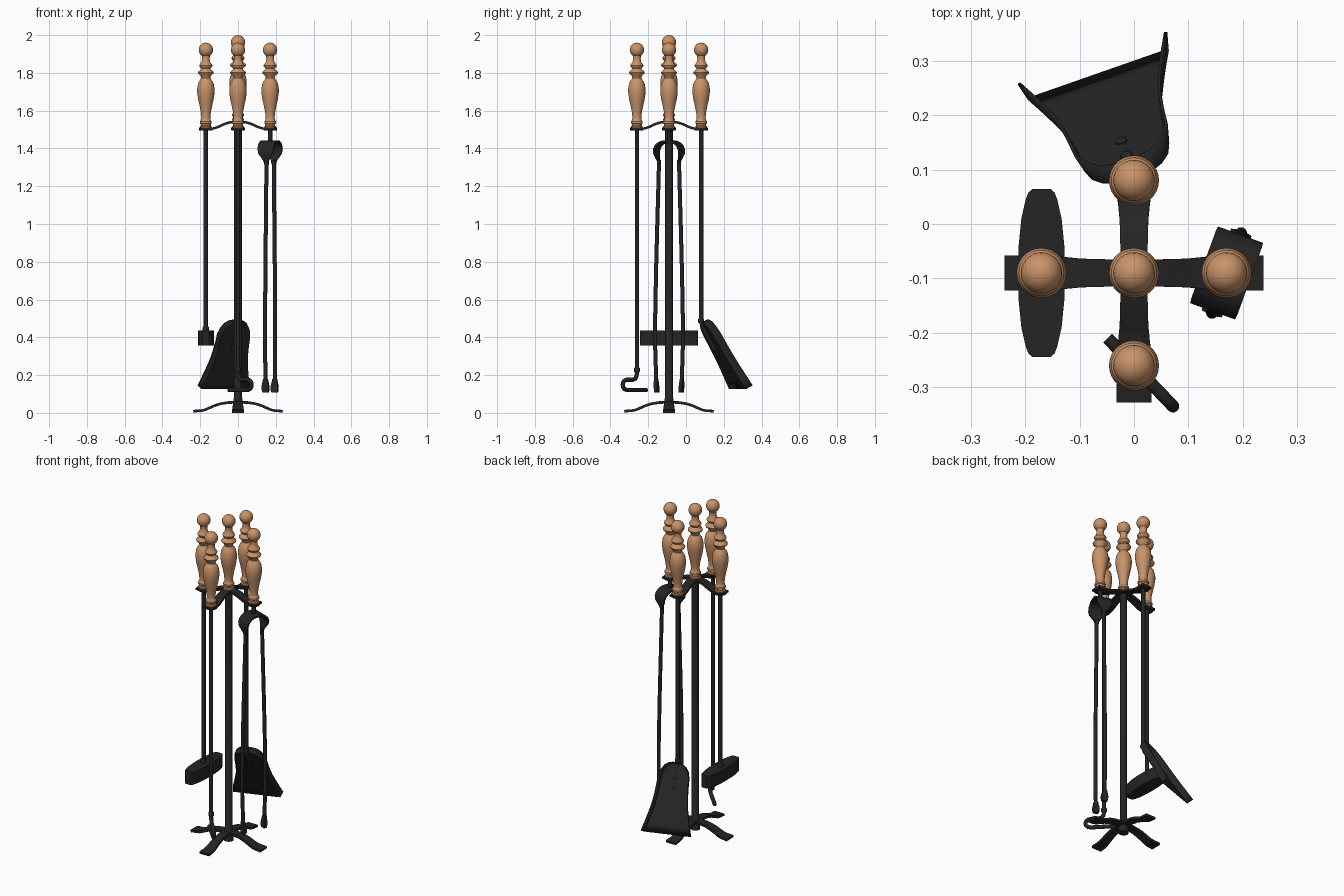
import bpy, bmesh, math
from mathutils import Vector

if "Cube" in bpy.data.objects:
    bpy.data.objects.remove(bpy.data.objects["Cube"])

CY = -0.09            # the stand's axis sits slightly in front of the origin


def material(name, rgb):
    m = bpy.data.materials.new(name)
    m.diffuse_color = (*rgb, 1)
    m.use_nodes = True
    m.node_tree.nodes["Principled BSDF"].inputs["Base Color"].default_value = m.diffuse_color
    return m


BLACK = material("black_iron", (0.018, 0.018, 0.018))
WOOD = material("turned_wood", (0.58, 0.29, 0.14))


def finish(name, bm, mat, smooth=40):
    bmesh.ops.recalc_face_normals(bm, faces=bm.faces)
    me = bpy.data.meshes.new(name)
    bm.to_mesh(me)
    bm.free()
    ob = bpy.data.objects.new(name, me)
    bpy.context.collection.objects.link(ob)
    me.materials.append(mat)
    bpy.ops.object.select_all(action='DESELECT')
    ob.select_set(True)
    bpy.context.view_layer.objects.active = ob
    bpy.ops.object.shade_smooth_by_angle(angle=math.radians(smooth))
    return ob


def loft(name, rings, mat, smooth=40):
    """Skin a list of closed rings and cap both ends."""
    bm = bmesh.new()
    vs = [[bm.verts.new(p) for p in ring] for ring in rings]
    n = len(vs[0])
    for a, b in zip(vs, vs[1:]):
        for i in range(n):
            j = (i + 1) % n
            bm.faces.new((a[i], a[j], b[j], b[i]))
    bm.faces.new(vs[0])
    bm.faces.new(vs[-1])
    return finish(name, bm, mat, smooth)


def lathe(name, profile, x, y, z, mat, n=28):
    return loft(name, [[(x + r * math.cos(2 * math.pi * i / n),
                         y + r * math.sin(2 * math.pi * i / n), z + h)
                        for i in range(n)] for r, h in profile], mat)


def tube(name, path, r, n=12):
    """Round bar swept along a path of points."""
    path = [Vector(p) for p in path]
    rings, side = [], None
    for i, p in enumerate(path):
        t = (path[min(i + 1, len(path) - 1)] - path[max(i - 1, 0)]).normalized()
        if side is None:
            side = t.orthogonal()
        side = (side - t * side.dot(t)).normalized()
        up = t.cross(side)
        rings.append([p + r * (math.cos(2 * math.pi * k / n) * side
                               + math.sin(2 * math.pi * k / n) * up) for k in range(n)])
    return loft(name, rings, BLACK)


def strip(name, pts, thick, x, y, angle):
    """Flat bar bent in a vertical plane; pts are (along, height, width)."""
    u = Vector((math.cos(angle), math.sin(angle), 0))
    w = Vector((-u.y, u.x, 0))
    z = Vector((0, 0, 1))
    rings = []
    for i, (a, h, wid) in enumerate(pts):
        p, q = pts[max(i - 1, 0)], pts[min(i + 1, len(pts) - 1)]
        t = (u * (q[0] - p[0]) + z * (q[1] - p[1])).normalized()
        n = t.cross(w) * thick / 2
        c = Vector((x, y, 0)) + u * a + z * h
        s = w * wid / 2
        rings.append([c + s + n, c - s + n, c - s - n, c + s - n])
    return loft(name, rings, BLACK)


def both(half):
    """Mirror a half profile that starts on the axis."""
    return [(-a, *r) for a, *r in half[:0:-1]] + half


# Stand: arched base legs, pole with collars, arched top arms
leg = [(0, .056, .05), (.05, .055, .05), (.09, .049, .052), (.12, .040, .054),
       (.15, .027, .056), (.175, .016, .06), (.2, .011, .063), (.225, .010, .065), (.236, .007, .065)]
arm = [(0, 1.542, .05), (.04, 1.539, .05), (.07, 1.53, .051), (.1, 1.516, .053),
       (.125, 1.507, .058), (.15, 1.503, .064), (.202, 1.503, .064)]
for k, d in enumerate(("side", "front")):
    strip("base_legs_" + d, both(leg), .014, 0, CY, k * math.pi / 2)
    strip("top_arms_" + d, both(arm), .013, 0, CY, k * math.pi / 2)
lathe("pole", [(.028, .005), (.028, .04), (.024, .045), (.024, .075), (.02, .08), (.02, 1.54)],
      0, CY, 0, BLACK, 16)
lathe("pole_cap", [(.03, 1.535), (.03, 1.552)], 0, CY, 0, BLACK)

# Turned wooden handles
ball = [(.038 * math.sin(a), .417 - .038 * math.cos(a))
        for a in [math.radians(35 + i * 14.2) for i in range(11)]]
handle = [(.029, 0), (.031, .004), (.031, .012), (.026, .016), (.026, .024), (.031, .028),
          (.031, .038), (.026, .043), (.024, .058), (.026, .085), (.033, .12), (.041, .155),
          (.046, .19), (.046, .21), (.042, .235), (.036, .25), (.029, .258), (.024, .268),
          (.027, .28), (.040, .291), (.042, .297), (.039, .303), (.026, .313), (.024, .318),
          (.033, .327), (.035, .333), (.032, .34), (.023, .352), (.020, .368), (.021, .38)] + ball + [(.001, .455)]
R = .17
spots = {"centre": (0, CY), "brush": (-R, CY), "tongs": (R, CY), "poker": (0, CY - R), "shovel": (0, CY + R)}
for nm, (x, y) in spots.items():
    lathe(nm + "_handle", handle, x, y, 1.545 if nm == "centre" else 1.505, WOOD)
    if nm != "centre":
        lathe(nm + "_holder", [(.034, 1.494), (.036, 1.498), (.036, 1.51)], x, y, 0, BLACK)

# Brush: rod, ferrule and long oval head
bx = -R
tube("brush_rod", [(bx, CY, 1.5), (bx, CY, .42)], .012)
lathe("brush_ferrule", [(.017, .43), (.017, .45), (.013, .458)], bx, CY, 0, BLACK, 16)
right = [(.043, 0), (.042, .05), (.037, .1), (.029, .135), (.024, .148), (.017, .154)]
outline = [(s * a, b * v) for s, v, seq in ((1, -1, right[::-1]), (1, 1, right[1:]),
                                            (-1, 1, right[::-1]), (-1, -1, right[1:])) for a, b in seq]
loft("brush_head", [[(bx + a, CY + b, h) for a, b in outline] for h in (.358, .435)], BLACK)

# Poker: straight rod with a flat hook turned diagonally
py = CY - R
hook = [(0, 1.5), (0, .21), (.003, .193), (.012, .181), (.028, .176), (.075, .176), (.092, .171),
        (.102, .16), (.104, .148), (.101, .136), (.091, .126), (.075, .121), (0, .121), (-.07, .121)]
tube("poker_rod_and_hook", [(.69 * t, py - .72 * t, h) for t, h in hook], .0115)
lathe("poker_collar", [(.013, .215), (.016, .22), (.016, .235), (.013, .24)], 0, py, 0, BLACK, 16)

# Tongs: bowed head, two long arms and flattened tips
ang = math.radians(70)
ux, uy = math.cos(ang), math.sin(ang)
tube("tongs_stem", [(R, CY, 1.5), (R, CY, 1.435)], .012)
head = [(0, 1.437, .09), (.025, 1.436, .09), (.045, 1.428, .09), (.062, 1.412, .09), (.07, 1.392, .088),
        (.07, 1.372, .078), (.065, 1.352, .05), (.059, 1.335, .03), (.055, 1.315, .022)]
strip("tongs_head", both(head), .01, R, CY, ang)
for s, nm in ((-1, "front"), (1, "back")):
    arms = [(.056, 1.34), (.06, 1.2), (.066, 1.0), (.073, .75), (.078, .5), (.078, .35), (.071, .14)]
    tube("tongs_arm_" + nm, [(R + s * ux * a, CY + s * uy * a, h) for a, h in arms], .011)
    tip = [(.0725, .18, .022), (.0715, .155, .032), (.0705, .14, .04), (.069, .115, .036), (.0685, .108, .028)]
    strip("tongs_tip_" + nm, [(s * a, h, w) for a, h, w in tip], .018, R, CY, ang)

# Shovel: rod, open pan with raised walls, tang and rivets
sy = CY + R
d = Vector((-.33, .944, 0))
lat = Vector((.944, .33, 0))
along = d * .5 + Vector((0, 0, -.866))
nrm = d * .866 + Vector((0, 0, .5))
P0 = Vector((0, sy + .006, .473))
half = [(.4, .135), (.35, .121), (.3, .108), (.25, .096), (.2, .088), (.14, .083), (.08, .08),
        (.045, .072), (.02, .056), (.006, .036), (0, .012)]
bm = bmesh.new()
rows = []
for t, w in half:
    flare = .008 if t > .05 else .004
    rows.append([[bm.verts.new(P0 + along * t + lat * s * w),
                  bm.verts.new(P0 + along * t + lat * s * (w + flare) + nrm * .038)] for s in (-1, 1)])
for (a, b), (c, e) in zip(rows, rows[1:]):
    bm.faces.new((a[0], b[0], e[0], c[0]))
    bm.faces.new((a[0], c[0], c[1], a[1]))
    bm.faces.new((b[0], b[1], e[1], e[0]))
a, b = rows[-1]
bm.faces.new((a[0], b[0], b[1], a[1]))
pan = finish("shovel_pan", bm, BLACK)
mod = pan.modifiers.new("sheet", 'SOLIDIFY')
mod.thickness = .006
mod.offset = 0
tang = [P0 + along * t - nrm * .008 for t in (.02, .09, .16)]
tube("shovel_rod_and_tang", [(0, sy, 1.5), (0, sy, .52), (0, sy, .485)] + tang, .012)
lathe("shovel_collar", [(.013, .475), (.016, .48), (.016, .495), (.013, .5)], 0, sy, 0, BLACK, 16)
for i, t in enumerate((.08, .135)):
    c = P0 + along * t
    loft("shovel_rivet_%d" % (i + 1),
         [[c + nrm * h + r * (lat * math.cos(k * math.pi / 6) + along * math.sin(k * math.pi / 6))
           for k in range(12)] for r, h in ((.011, 0), (.011, .005), (.006, .009))], BLACK)
